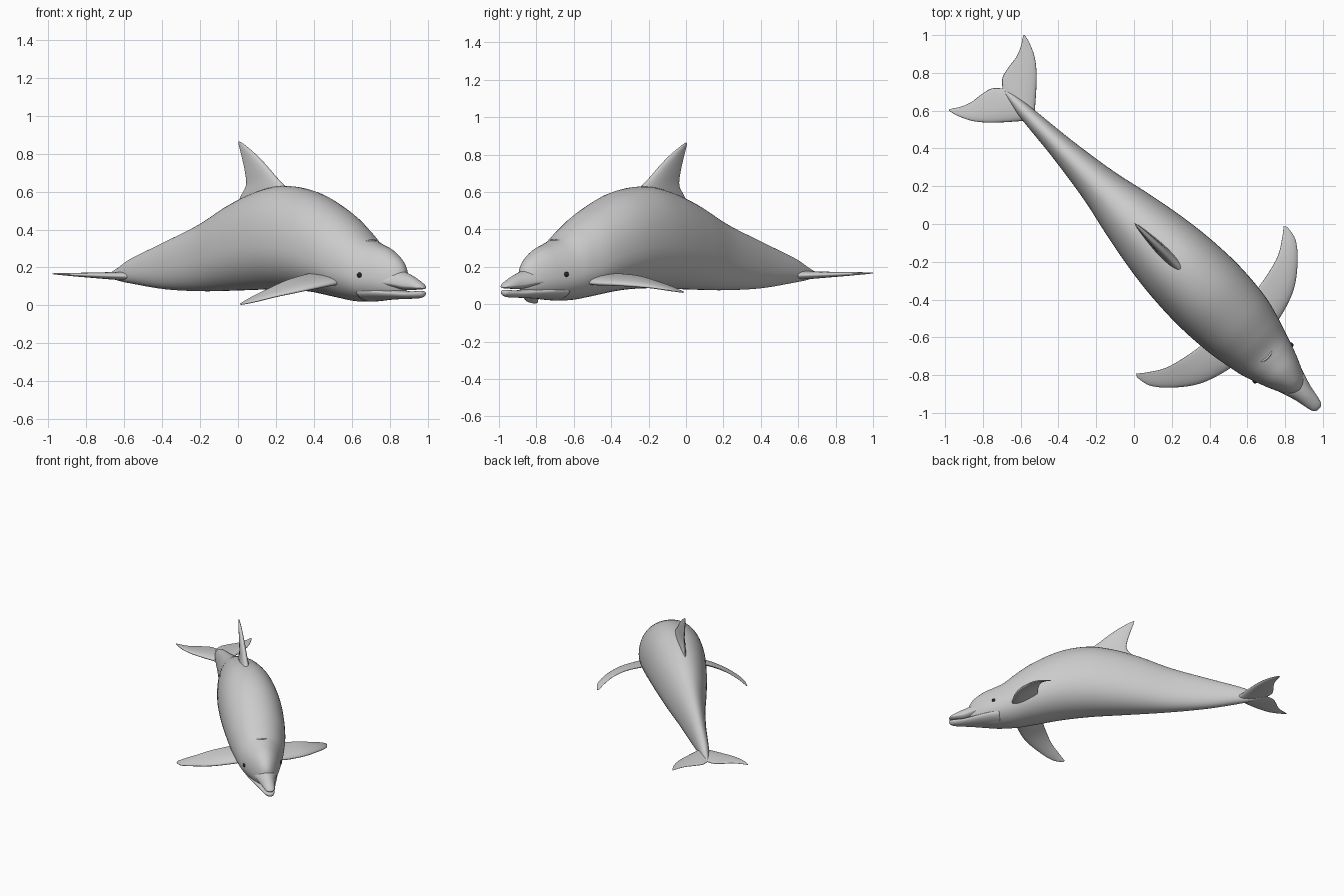
import bpy, bmesh, math
from mathutils import Vector

if "Cube" in bpy.data.objects:
    bpy.data.objects.remove(bpy.data.objects["Cube"])

HEADING = -math.pi / 4   # local +X is the swimming direction


def smooth(rows, n):
    """Catmull-Rom resampling of rows of numbers."""
    out = []
    for i in range(len(rows) - 1):
        p0, p1, p2 = rows[max(i - 1, 0)], rows[i], rows[i + 1]
        p3 = rows[min(i + 2, len(rows) - 1)]
        for k in range(n):
            u = k / n
            out.append([0.5 * (2 * b + (c - a) * u + (2 * a - 5 * b + 4 * c - d) * u * u
                               + (3 * b - a - 3 * c + d) * u ** 3)
                        for a, b, c, d in zip(p0, p1, p2, p3)])
    return out + [list(rows[-1])]


def loft(name, rings, mirror=False):
    bm = bmesh.new()
    vs = [[bm.verts.new(p) for p in r] for r in rings]
    n = len(vs[0])
    for a, b in zip(vs, vs[1:]):
        for i in range(n):
            j = (i + 1) % n
            bm.faces.new((a[i], a[j], b[j], b[i]))
    for r in (vs[0], vs[-1]):
        c = bm.verts.new(sum((v.co for v in r), Vector()) / n)
        for i in range(n):
            bm.faces.new((r[i], r[(i + 1) % n], c))
    bmesh.ops.recalc_face_normals(bm, faces=bm.faces)
    for f in bm.faces:
        f.smooth = True
    me = bpy.data.meshes.new(name)
    bm.to_mesh(me)
    bm.free()
    ob = bpy.data.objects.new(name, me)
    bpy.context.collection.objects.link(ob)
    ob.rotation_euler.z = HEADING
    if mirror:
        m = ob.modifiers.new("mirror", 'MIRROR')
        m.use_axis = (False, True, False)
    return ob


def hull(name, rows, mid=0.43, power=1.0, sides=48):
    """Rows: position, top z, bottom z, half width, sideways offset."""
    rings = []
    for s, top, bot, w, off in smooth(rows, 6):
        zc = bot + mid * (top - bot)
        ring = []
        for i in range(sides):
            a = 2 * math.pi * i / sides
            c, d = math.cos(a), math.sin(a)
            y = math.copysign(abs(c) ** power, c) * w
            h = (top - zc) if d > 0 else (zc - bot)
            ring.append((s, off + y, zc + math.copysign(abs(d) ** power, d) * h))
        rings.append(ring)
    return loft(name, rings)


def fin(name, rows, normal, mirror=False, sides=24):
    """Rows: leading edge xyz, trailing edge xyz, thickness."""
    rings, normal = [], Vector(normal).normalized()
    for r in smooth(rows, 5):
        lead, trail, th = Vector(r[:3]), Vector(r[3:6]), r[6]
        ring = []
        for i in range(sides):
            a = 2 * math.pi * i / sides
            c = (1 - math.cos(a)) / 2
            t = math.sin(a) * th / 2 * (1.25 - 0.75 * c)
            ring.append(lead.lerp(trail, c) + normal * t)
        rings.append(ring)
    return loft(name, rings, mirror)


# Body from tail stock to forehead
hull("body", [
    (-.98, .165, .150, .010, .014), (-.90, .200, .130, .027, .014),
    (-.80, .248, .115, .042, .012), (-.55, .335, .085, .068, .012),
    (-.28, .430, .075, .108, .012), (-.05, .532, .078, .158, .012),
    (.15, .600, .083, .195, .012), (.34, .630, .085, .218, .012),
    (.55, .597, .072, .226, .012), (.75, .508, .042, .212, .010),
    (.88, .425, .023, .186, .005), (.97, .358, .020, .162, 0),
    (1.04, .328, .022, .138, 0), (1.12, .298, .030, .108, 0),
    (1.19, .252, .045, .073, 0), (1.225, .212, .065, .045, 0),
    (1.24, .175, .100, .018, 0)], power=0.95)

# Jaws, leaving a thin mouth gap
hull("upper_jaw", [
    (1.0, .180, .105, .132, 0), (1.1, .188, .100, .108, 0), (1.2, .185, .090, .075, 0),
    (1.27, .165, .081, .054, 0), (1.33, .138, .083, .042, 0),
    (1.37, .115, .085, .030, 0), (1.385, .098, .088, .012, 0)], mid=0.3)
hull("lower_jaw", [
    (1.0, .105, .022, .122, 0), (1.1, .095, .028, .100, 0), (1.2, .083, .033, .071, 0),
    (1.28, .074, .035, .050, 0), (1.34, .076, .037, .038, 0),
    (1.375, .076, .045, .025, 0), (1.385, .068, .056, .010, 0)], mid=0.65)

# Dorsal fin
fin("dorsal_fin", [
    (.42, .005, .57, -.02, .005, .51, .075), (.335, .005, .635, .015, .005, .575, .062),
    (.275, .005, .680, .055, .005, .635, .050), (.20, .005, .742, .045, .005, .710, .040),
    (.12, .005, .800, .020, .005, .790, .028), (.04, .005, .848, .002, .005, .842, .014),
    (.006, .005, .864, -.003, .005, .860, .005)], (0, 1, 0))

# Flippers; the left one is held a little higher
flipper = [
    (.90, -.13, .120, .70, -.13, .170, .050), (.895, -.205, .110, .705, -.205, .162, .045),
    (.845, -.350, .080, .685, -.325, .132, .036), (.755, -.470, .048, .655, -.425, .090, .026),
    (.665, -.545, .018, .605, -.505, .045, .016), (.585, -.563, .004, .568, -.552, .010, .005)]


def lift(y):
    return max(0, abs(y) - .2) * .16


fin("right_flipper", flipper, (.25, -.3, 1))
fin("left_flipper", [(a, -b, c + lift(b), d, -e, f + lift(e), g)
                     for a, b, c, d, e, f, g in flipper], (.25, .2, 1))

# Tail flukes
flukes = fin("tail_flukes", [
    (-.74, 0, .155, -1.0, 0, .158, .050), (-.80, -.045, .155, -1.04, -.04, .158, .044),
    (-.865, -.118, .157, -1.056, -.10, .160, .034), (-.935, -.190, .160, -1.066, -.17, .162, .025),
    (-1.0, -.240, .163, -1.088, -.225, .164, .017), (-1.07, -.272, .166, -1.112, -.262, .166, .010),
    (-1.115, -.283, .167, -1.122, -.280, .167, .004)], (0, 0, 1), mirror=True)
flukes.location = Vector((.015, .015, 0)) * math.sqrt(.5)

# Eyes
dark = bpy.data.materials.new("eye_dark")
dark.diffuse_color = (.02, .02, .02, 1)
dark.use_nodes = True
dark.node_tree.nodes["Principled BSDF"].inputs["Base Color"].default_value = dark.diffuse_color
for side, label in ((-1, "right"), (1, "left")):
    bpy.ops.mesh.primitive_uv_sphere_add(segments=16, ring_count=10, radius=.014)
    eye = bpy.context.object
    eye.name = label + "_eye"
    s, t = 1.04, side * .134
    eye.location = ((s + t) / math.sqrt(2), (t - s) / math.sqrt(2), .16)
    eye.data.materials.append(dark)
    bpy.ops.object.shade_smooth()

# Blowhole crescent
rings = []
for k in range(9):
    y = (k - 4) * .01
    x, z = 1.0 - 6 * y * y, .343 - 4.5 * y * y
    rings.append([(x + .006 * math.cos(a), y, z + .006 * math.sin(a))
                  for a in (i * math.pi / 4 for i in range(8))])
loft("blowhole", rings)
